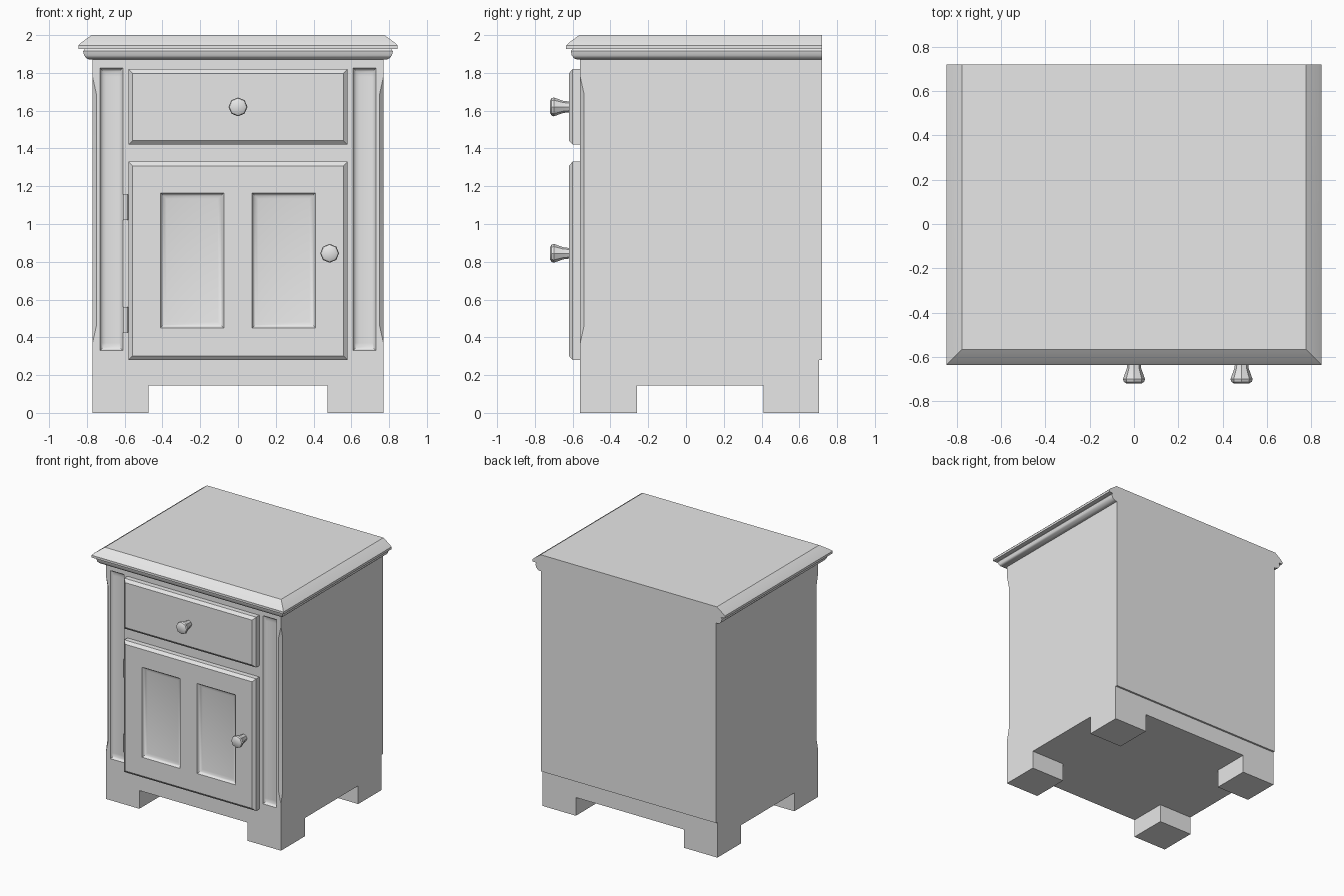
import bpy, bmesh, math
from mathutils import Vector, Matrix

if "Cube" in bpy.data.objects:
    bpy.data.objects.remove(bpy.data.objects["Cube"], do_unlink=True)

GREY = (0.8, 0.8, 0.8, 1)
paint = bpy.data.materials.new("plain grey")
paint.use_nodes = True
paint.diffuse_color = GREY
paint.node_tree.nodes["Principled BSDF"].inputs["Base Color"].default_value = GREY

HALF_W, FRONT, BACK = 0.77, -0.56, 0.72
COVE = [(0.006, 0.012), (0.01, 0.007), (0.016, 0.004)]


def finish(bm, name):
    bmesh.ops.recalc_face_normals(bm, faces=bm.faces)
    mesh = bpy.data.meshes.new(name)
    bm.to_mesh(mesh)
    bm.free()
    obj = bpy.data.objects.new(name, mesh)
    bpy.context.collection.objects.link(obj)
    mesh.materials.append(paint)
    bpy.ops.object.select_all(action='DESELECT')
    obj.select_set(True)
    bpy.context.view_layer.objects.active = obj
    bpy.ops.object.shade_smooth_by_angle(angle=math.radians(35))
    return obj


def box_mesh(x, y, z):
    """Box from (low, high) pairs."""
    bm = bmesh.new()
    size = [b - a for a, b in (x, y, z)]
    mid = [(a + b) / 2 for a, b in (x, y, z)]
    bmesh.ops.create_cube(bm, size=1, matrix=Matrix.Translation(mid) @ Matrix.Diagonal((*size, 1)))
    return bm


def loft(rings):
    """Closed solid through rings of equal point count."""
    bm = bmesh.new()
    loops = [[bm.verts.new(p) for p in ring] for ring in rings]
    n = len(loops[0])
    for low, high in zip(loops, loops[1:]):
        for i in range(n):
            j = (i + 1) % n
            bm.faces.new((low[i], low[j], high[j], high[i]))
    bm.faces.new(loops[0])
    bm.faces.new(loops[-1])
    bmesh.ops.remove_doubles(bm, verts=bm.verts, dist=1e-5)
    bmesh.ops.recalc_face_normals(bm, faces=bm.faces)
    return bm


def front_faces(bm, x, z):
    bm.normal_update()
    found = []
    for f in bm.faces:
        c = f.calc_center_median()
        if f.normal.y < -0.99 and x[0] < c.x < x[1] and z[0] < c.z < z[1]:
            found.append(f)
    return found


def step_faces(bm, faces, steps):
    """Inset a front region and push it back by each (width, depth)."""
    for width, depth in steps:
        bmesh.ops.inset_region(bm, faces=faces, thickness=width, depth=0, use_even_offset=True)
        verts = list({v for f in faces for v in f.verts})
        bmesh.ops.translate(bm, verts=verts, vec=(0, depth, 0))


def sink_panels(bm, x_ranges, z):
    cuts = [((v, 0, 0), (1, 0, 0)) for r in x_ranges for v in r]
    cuts += [((0, 0, v), (0, 0, 1)) for v in z]
    for co, no in cuts:
        bmesh.ops.bisect_plane(bm, geom=bm.verts[:] + bm.edges[:] + bm.faces[:],
                               plane_co=co, plane_no=no)
    for x in x_ranges:
        step_faces(bm, front_faces(bm, x, z), COVE)


# Carcass with stopped chamfers on the front corners and sunk side strips
def carcass_ring(z, c):
    right = [(HALF_W, 0.705, z), (HALF_W, FRONT + c, z), (HALF_W - c, FRONT, z)]
    return right + [(-x, y, h) for x, y, h in reversed(right)]


body = loft([carcass_ring(z, c) for z, c in
             [(0.145, 0), (0.37, 0), (0.46, 0.02), (1.69, 0.02), (1.78, 0), (1.88, 0)]])
sink_panels(body, [(-0.73, -0.61), (0.61, 0.73)], (0.33, 1.825))
finish(body, "carcass")

# Back board
finish(box_mesh((-HALF_W, HALF_W), (0.70, BACK), (0.28, 1.88)), "back_board")

# Feet
for side, sx in (("right", -1), ("left", 1)):
    for end, y in (("front", (FRONT, -0.26)), ("back", (0.41, 0.705))):
        x = sorted((sx * 0.475, sx * HALF_W))
        finish(box_mesh(x, y, (0, 0.145)), f"{end}_{side}_foot")

# Moulded top, flush at the back
PROFILE = [(0.015, 1.87), (0.033, 1.877), (0.045, 1.893), (0.05, 1.915), (0.04, 1.927),
           (0.075, 1.927), (0.075, 1.945), (0.06, 1.96), (0.005, 2.0)]
finish(loft([[(-HALF_W - o, FRONT - o, z), (HALF_W + o, FRONT - o, z),
              (HALF_W + o, BACK, z), (-HALF_W - o, BACK, z)] for o, z in PROFILE]), "table_top")

# Drawer front and door, both with a bevelled front edge
for name, z in (("drawer_front", (1.42, 1.82)), ("door", (0.28, 1.33))):
    board = box_mesh((-0.58, 0.58), (-0.60, FRONT + 0.01), z)
    step_faces(board, front_faces(board, (-1, 1), z), [(0.022, -0.02)])
    if name == "door":
        sink_panels(board, [(-0.41, -0.075), (0.075, 0.41)], (0.45, 1.165))
    finish(board, name)

# Flared eight-sided knobs
KNOB = [(0.028, -0.615), (0.032, -0.65), (0.05, -0.70), (0.046, -0.712), (0.032, -0.72)]
for name, kx, kz in (("drawer_knob", 0, 1.62), ("door_knob", 0.485, 0.845)):
    angles = [i * math.tau / 8 for i in range(8)]
    finish(loft([[(kx + r * math.cos(a), y, kz + r * math.sin(a)) for a in angles]
                 for r, y in KNOB]), name)

# Hinge barrels
for name, z in (("lower_hinge", (0.425, 0.56)), ("upper_hinge", (1.02, 1.155))):
    bm = bmesh.new()
    bmesh.ops.create_cone(bm, cap_ends=True, segments=12, radius1=0.014, radius2=0.014,
                          depth=z[1] - z[0],
                          matrix=Matrix.Translation((-0.596, FRONT - 0.01, sum(z) / 2)))
    finish(bm, name)
